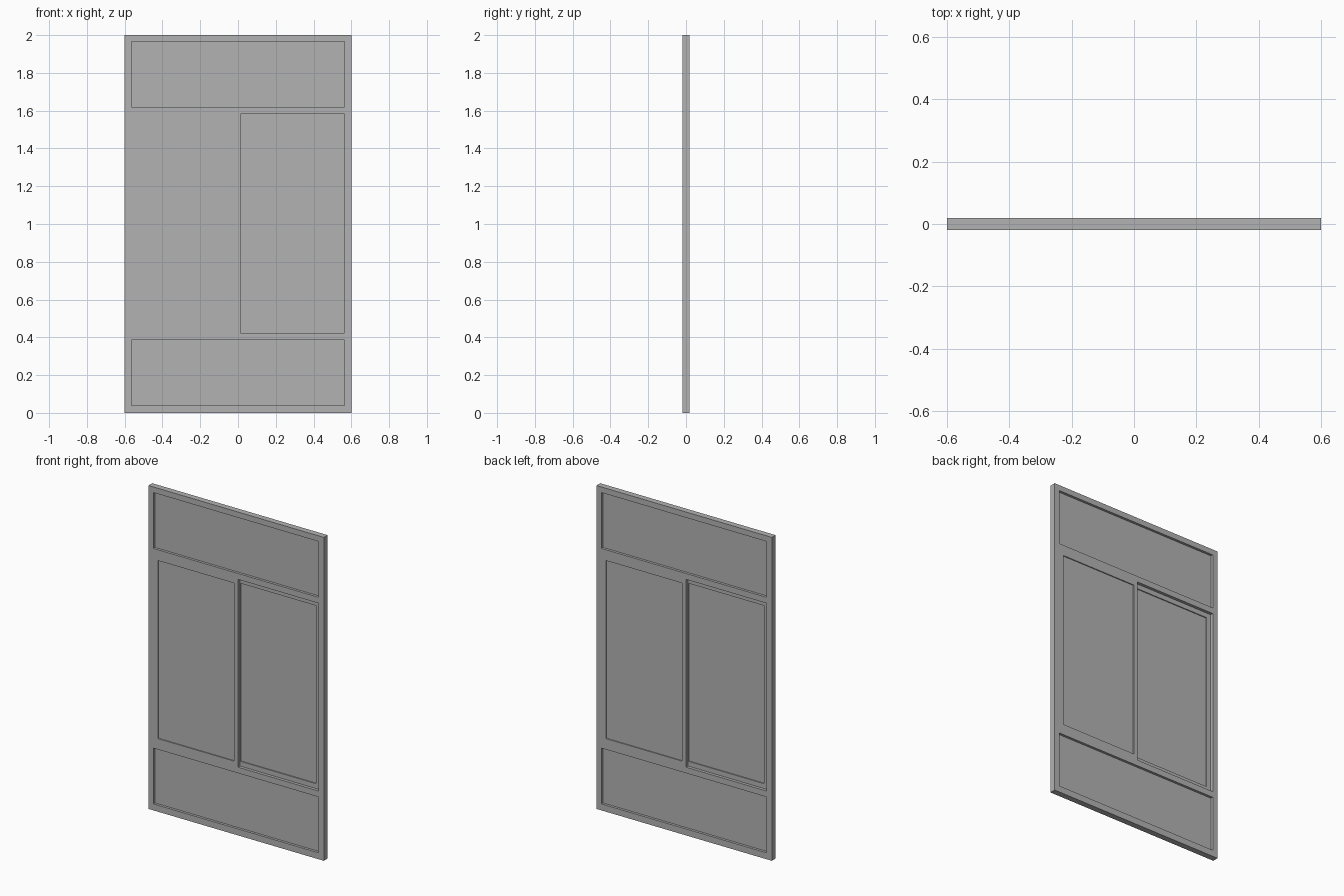
import bpy

cube = bpy.data.objects.get("Cube")
if cube:
    bpy.data.objects.remove(cube, do_unlink=True)

HALF = 0.0185       # half the frame depth
BAR = 0.035         # frame bar width
STILE = 0.028       # sash bar width
PANE = 0.003        # half the glass thickness

grey = bpy.data.materials.new("neutral grey")
grey.use_nodes = True
colour = (0.45, 0.45, 0.45, 1)
grey.diffuse_color = colour
grey.node_tree.nodes["Principled BSDF"].inputs["Base Color"].default_value = colour


def add_mesh(name, verts, faces):
    mesh = bpy.data.meshes.new(name)
    mesh.from_pydata(verts, [], faces)
    mesh.materials.append(grey)
    obj = bpy.data.objects.new(name, mesh)
    bpy.context.collection.objects.link(obj)
    return obj


def lattice(name, xs, zs, openings, y0, y1):
    """Solid slab on an x/z grid, with the given (column, row) cells left open."""
    nx, nz = len(xs), len(zs)
    verts = [(x, y, z) for y in (y0, y1) for z in zs for x in xs]

    def vid(side, i, j):
        return side * nx * nz + j * nx + i

    solid = {(i, j) for i in range(nx - 1) for j in range(nz - 1)} - set(openings)
    faces = []
    for i, j in sorted(solid):
        ring = [(i, j), (i + 1, j), (i + 1, j + 1), (i, j + 1)]
        faces.append([vid(0, *p) for p in ring])
        faces.append([vid(1, *p) for p in reversed(ring)])
        neighbours = [(i, j - 1), (i + 1, j), (i, j + 1), (i - 1, j)]
        for k, cell in enumerate(neighbours):
            if cell not in solid:
                a, b = ring[k], ring[(k + 1) % 4]
                faces.append([vid(0, *b), vid(0, *a), vid(1, *a), vid(1, *b)])
    return add_mesh(name, verts, faces)


def pane(name, x0, x1, z0, z1, y):
    return lattice(name, [x0, x1], [z0, z1], [], y - PANE, y + PANE)


# Outer frame with two transoms
inner = 0.6 - BAR
sill, low, high, head = 0.04, 0.385, 1.62, 1.965
opening_low, opening_high = 0.422, 1.583
lattice("outer_frame", [-0.6, -inner, inner, 0.6],
        [0, sill, low, opening_low, opening_high, high, head, 2],
        [(1, 1), (1, 3), (1, 5)], -HALF, HALF)

# Fixed panes
pane("bottom_pane", -inner, inner, sill, low, 0)
pane("top_pane", -inner, inner, high, head, 0)

# Two sliding sashes on separate tracks, overlapping at the centre
for side, name in ((-1, "right"), (1, "left")):
    xs = sorted(side * x for x in (-0.012, STILE - 0.012, inner - 0.03, inner))
    zs = [opening_low, opening_low + 0.03, opening_high - 0.03, opening_high]
    ys = sorted((0, side * HALF))
    lattice(name + "_sash", xs, zs, [(1, 1)], *ys)
    pane(name + "_sash_pane", xs[1], xs[2], zs[1], zs[2], side * HALF / 2)
